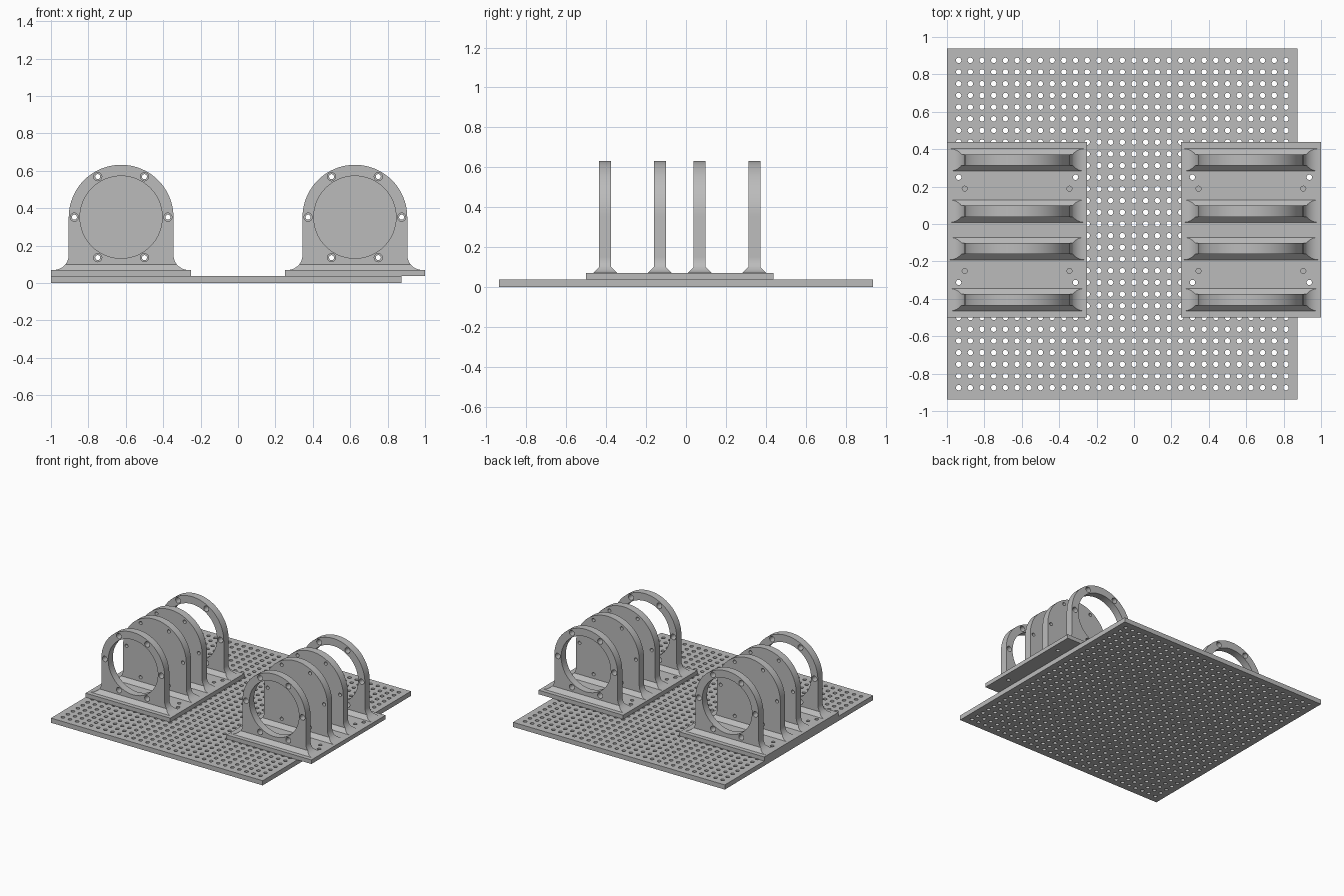
import bpy, bmesh
from math import sin, cos, pi, asin
from mathutils import Matrix

cube = bpy.data.objects.get("Cube")
if cube:
    bpy.data.objects.remove(cube)

grey = bpy.data.materials.new("plain grey")
grey.use_nodes = True
colour = (0.5, 0.5, 0.5, 1)
grey.diffuse_color = colour
grey.node_tree.nodes["Principled BSDF"].inputs["Base Color"].default_value = colour

PITCH = 0.0625
BOARD_TOP, BASE_TOP, FLARE_TOP = 0.0375, 0.07, 0.1
HALF_THICK = 0.03
FILLET_R, FILLET_Z, FILLET_X = 0.08, 0.15, 0.36
ARC_Z, ARC_R, BORE_R, BOLT_RING = 0.352, 0.28, 0.22, 0.25
MID_Y = -PITCH / 2


def finish(name, bm):
    bmesh.ops.remove_doubles(bm, verts=bm.verts, dist=1e-5)
    bmesh.ops.recalc_face_normals(bm, faces=bm.faces)
    mesh = bpy.data.meshes.new(name)
    bm.to_mesh(mesh)
    bm.free()
    mesh.materials.append(grey)
    obj = bpy.data.objects.new(name, mesh)
    bpy.context.collection.objects.link(obj)
    bpy.ops.object.select_all(action='DESELECT')
    obj.select_set(True)
    bpy.context.view_layer.objects.active = obj
    bpy.ops.object.shade_smooth_by_angle()
    return obj


def circle(cx, cy, r, n=20):
    return [(cx + r * cos(2 * pi * i / n), cy + r * sin(2 * pi * i / n)) for i in range(n)]


def plate(name, loops, half, matrix):
    """Extrude an outline, with the other loops as holes."""
    curve = bpy.data.curves.new(name, 'CURVE')
    curve.dimensions = '2D'
    curve.fill_mode = 'BOTH'
    curve.extrude = half
    for loop in loops:
        spline = curve.splines.new('POLY')
        spline.points.add(len(loop) - 1)
        for point, (x, y) in zip(spline.points, loop):
            point.co = (x, y, 0, 1)
        spline.use_cyclic_u = True
    temp = bpy.data.objects.new(name + " outline", curve)
    bpy.context.collection.objects.link(temp)
    graph = bpy.context.evaluated_depsgraph_get()
    mesh = bpy.data.meshes.new_from_object(temp.evaluated_get(graph))
    bpy.data.objects.remove(temp)
    bpy.data.curves.remove(curve)
    bm = bmesh.new()
    bm.from_mesh(mesh)
    bpy.data.meshes.remove(mesh)
    bm.transform(matrix)
    return finish(name, bm)


def perforated_board():
    count, sides, r = 29, 16, 0.0145
    size = PITCH * (count + 1)
    # Cell borders: the outer cells stretch to the rim
    cuts = [0] + [PITCH * (i + 0.5) for i in range(1, count)] + [size]
    bm = bmesh.new()
    for i in range(count):
        for j in range(count):
            cx, cy = PITCH * (i + 1), PITCH * (j + 1)
            corners = [(cuts[i + 1], cuts[j + 1]), (cuts[i], cuts[j + 1]),
                       (cuts[i], cuts[j]), (cuts[i + 1], cuts[j])]
            outer = [bm.verts.new((x, y, BOARD_TOP)) for x, y in corners]
            rim = []
            for k in range(sides):
                a = pi / 4 + 2 * pi * k / sides
                rim.append(bm.verts.new((cx + r * cos(a), cy + r * sin(a), BOARD_TOP)))
            q = sides // 4
            for k in range(4):
                arc = [rim[(k * q + m) % sides] for m in range(q, -1, -1)]
                bm.faces.new([outer[k], outer[(k + 1) % 4]] + arc)
    bmesh.ops.remove_doubles(bm, verts=bm.verts, dist=1e-5)
    ext = bmesh.ops.extrude_face_region(bm, geom=bm.faces[:], use_keep_orig=True)
    for v in ext["geom"]:
        if isinstance(v, bmesh.types.BMVert):
            v.co.z = 0
    bm.transform(Matrix.Translation((-1, -size / 2, 0)))
    return finish("perforated_board", bm)


def fillet(a):
    return FILLET_X - FILLET_R * cos(a), FILLET_Z - FILLET_R * sin(a)


FLARE_A = asin((FILLET_Z - FLARE_TOP) / FILLET_R)


def upright(name, x, y, is_ring):
    # Round top running into fillets that spread towards the base
    steps = 6
    right = [fillet(FLARE_A * (1 - i / steps)) for i in range(steps + 1)]
    n = 40
    arch = [(ARC_R * cos(pi * i / n), ARC_Z + ARC_R * sin(pi * i / n)) for i in range(n + 1)]
    loops = [right + arch + [(-px, pz) for px, pz in reversed(right)]]
    bolt_r = 0.022 if is_ring else 0.0135
    for bx, bz in circle(0, ARC_Z, BOLT_RING, 6):
        loops.append(circle(bx, bz, bolt_r))
    if is_ring:
        loops.append(circle(0, ARC_Z, BORE_R, 64))
    place = Matrix.Translation((x, y, 0)) @ Matrix.Rotation(pi / 2, 4, 'X')
    plate(name, loops, HALF_THICK, place)

    # Chamfered foot below it
    bm = bmesh.new()
    rings = []
    for i in range(steps + 1):
        w, z = fillet(FLARE_A + (pi / 2 - FLARE_A) * i / steps)
        d = HALF_THICK + FLARE_TOP - z
        rings.append([bm.verts.new((x + sx * w, y + sy * d, z))
                      for sx, sy in ((-1, -1), (1, -1), (1, 1), (-1, 1))])
    for a, b in zip(rings, rings[1:]):
        for k in range(4):
            bm.faces.new((a[k], a[(k + 1) % 4], b[(k + 1) % 4], b[k]))
    bm.faces.new(rings[0])
    bm.faces.new(rings[-1])
    finish(name + "_foot", bm)


def base(name, x):
    # Lower layer has the mounting holes; the upper one adds the blind holes
    w, d = 6 * PITCH, 7.5 * PITCH
    outline = [(-w, -d), (w, -d), (w, d), (-w, d)]
    signs = [(sx, sy) for sx in (-1, 1) for sy in (-1, 1)]
    through = [circle(sx * 5 * PITCH, sy * 4.5 * PITCH, 0.0145) for sx, sy in signs]
    blind = [circle(sx * 0.28, sy * 0.22, 0.0135) for sx, sy in signs]
    half = (BASE_TOP - BOARD_TOP) / 4
    for part, z, holes in (("lower", BOARD_TOP + half, through),
                           ("upper", BASE_TOP - half, through + blind)):
        plate(f"{name}_{part}", [outline] + holes, half,
              Matrix.Translation((x, MID_Y, z)))


perforated_board()
for side, x in (("right", -0.625), ("left", 0.625)):
    base(side + "_base", x)
    for end, s in (("front", -1), ("back", 1)):
        upright(f"{side}_{end}_ring", x, MID_Y + s * 0.374, True)
        upright(f"{side}_{end}_panel", x, MID_Y + s * 0.1, False)
